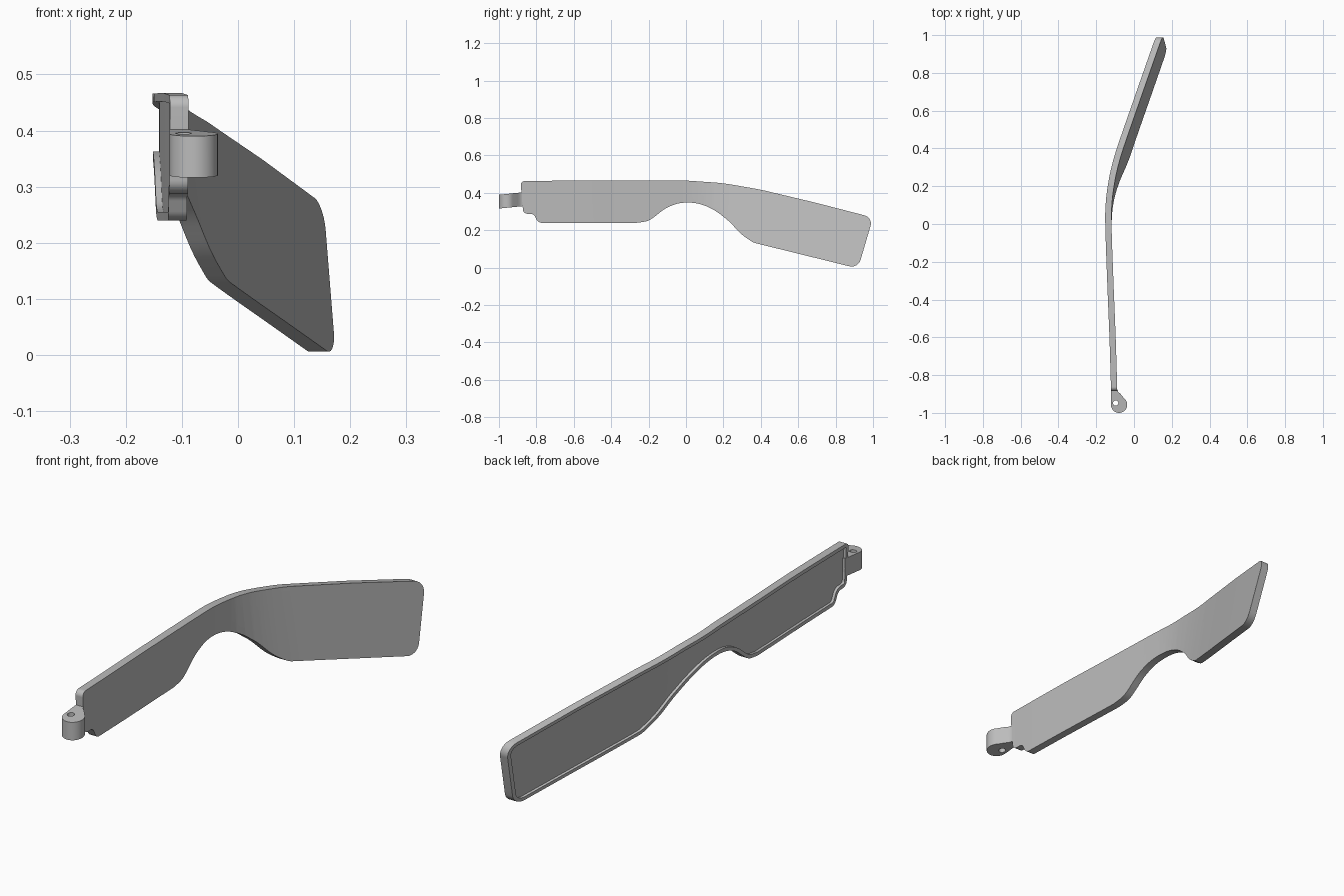
import bpy, bmesh, math
from mathutils import Vector

if "Cube" in bpy.data.objects:
    bpy.data.objects.remove(bpy.data.objects["Cube"], do_unlink=True)

grey = bpy.data.materials.new("plain grey")
grey.use_nodes = True
grey.diffuse_color = (0.5, 0.5, 0.5, 1)
grey.node_tree.nodes["Principled BSDF"].inputs["Base Color"].default_value = (0.5, 0.5, 0.5, 1)


def rounded(corners, steps=6):
    """Closed outline with each (u, v, radius) corner filleted."""
    out = []
    for i, (u, v, r) in enumerate(corners):
        p = Vector((u, v))
        a = Vector(corners[i - 1][:2]) - p
        b = Vector(corners[(i + 1) % len(corners)][:2]) - p
        half = a.angle(b) / 2
        cut = min(r / math.tan(half), a.length * 0.48, b.length * 0.48)
        if cut < 1e-4:
            out.append(p)
            continue
        rad = cut * math.tan(half)
        p1, p2 = p + a.normalized() * cut, p + b.normalized() * cut
        c = p + (a.normalized() + b.normalized()).normalized() * rad / math.sin(half)
        for k in range(steps + 1):
            d = (p1 - c).lerp(p2 - c, k / steps)
            out.append(c + d.normalized() * rad)
    return out


def finish(ob, angle=30):
    bpy.ops.object.select_all(action="DESELECT")
    ob.select_set(True)
    bpy.context.view_layer.objects.active = ob
    bpy.ops.object.shade_smooth_by_angle(angle=math.radians(angle))


# Side outline of the arm as (y, z, corner radius)
outline = [
    (-0.885, 0.463, 0.02), (-0.5, 0.467, 1), (0.0, 0.466, 1), (0.2, 0.452, 1),
    (0.4, 0.417, 1), (0.69, 0.348, 1), (1.0, 0.268, 0.045), (0.92, -0.004, 0.05),
    (0.36, 0.134, 0.1), (0.297, 0.176, 0.3), (0.233, 0.246, 0.3), (0.163, 0.302, 0.3),
    (0.09, 0.338, 0.3), (0.02, 0.35, 0.3), (-0.05, 0.344, 0.3), (-0.115, 0.315, 0.2),
    (-0.158, 0.28, 0.2), (-0.2, 0.249, 0.1), (-0.26, 0.24, 0.1), (-0.79, 0.24, 0.03),
    (-0.815, 0.288, 0.025), (-0.87, 0.288, 0.025),
]
THICK, RIM, DEPTH = 0.033, 0.015, 0.011


def smoothstep(t):
    t = max(0.0, min(1.0, t))
    return t * t * (3 - 2 * t)


# Bowed path of the outer face: gentle flare, then a bend to a straight tip
path = [(-0.9, -0.121), (-0.6, -0.13), (-0.3, -0.142), (0.0, -0.152), (0.1, -0.15),
        (0.2, -0.139), (0.3, -0.119), (0.4, -0.09), (0.7, 0.012), (1.0, 0.114)]


def bow(y):
    for i in range(len(path) - 1):
        (y0, x0), (y1, x1) = path[i], path[i + 1]
        if y <= y1 or i == len(path) - 2:
            def slope(j):
                lo, hi = path[max(j - 1, 0)], path[min(j + 1, len(path) - 1)]
                return (hi[1] - lo[1]) / (hi[0] - lo[0])
            h, t = y1 - y0, (y - y0) / (y1 - y0)
            s = smoothstep(t)
            return (x0 * (1 - s) + x1 * s + slope(i) * h * t * (1 - t) ** 2
                    - slope(i + 1) * h * t * t * (1 - t))


# Arm: flat plate with a recessed outer panel, sliced and then bent
bm = bmesh.new()
outer = bm.faces.new([bm.verts.new((0, p.x, p.y)) for p in rounded(outline)])
outer.normal_update()
if outer.normal.x > 0:
    outer.normal_flip()
back = bmesh.ops.extrude_face_region(bm, geom=[outer], use_keep_orig=True)
for v in [g for g in back["geom"] if isinstance(g, bmesh.types.BMVert)]:
    v.co.x += THICK
bmesh.ops.recalc_face_normals(bm, faces=bm.faces[:])
outer = min((f for f in bm.faces if len(f.verts) > 20), key=lambda f: f.calc_center_median().x)
bmesh.ops.inset_region(bm, faces=[outer], thickness=RIM, depth=0, use_even_offset=True)
inner = bmesh.ops.extrude_discrete_faces(bm, faces=[outer])["faces"]
for v in inner[0].verts:
    v.co.x += DEPTH
for k in range(46):
    y = -0.86 + k * 0.04
    bmesh.ops.bisect_plane(bm, geom=bm.verts[:] + bm.edges[:] + bm.faces[:],
                           plane_co=(0, y, 0), plane_no=(0, 1, 0))
for v in bm.verts:
    y, z = v.co.y, v.co.z
    slant = (bow(y + 0.01) - bow(y - 0.01)) / 0.02
    lean = 0.17 * smoothstep((y + 0.05) / 0.4) * (0.45 - 0.2 * max(0, y - 0.2) - z)
    v.co.x = bow(y) + v.co.x * math.sqrt(1 + slant * slant) + lean
bmesh.ops.recalc_face_normals(bm, faces=bm.faces[:])
mesh = bpy.data.meshes.new("temple_arm")
bm.to_mesh(mesh)
bm.free()
arm = bpy.data.objects.new("temple_arm", mesh)
bpy.context.collection.objects.link(arm)
mesh.materials.append(grey)
finish(arm)

# Hinge knuckle: round barrel with a neck into the arm and a pin hole
R, CX, CY = 0.043, -0.079, -0.957
barrel = [Vector((CX + R * math.cos(a), CY + R * math.sin(a)))
          for a in (math.radians(180 + 10 * k) for k in range(24))]
neck = [(-0.072, -0.899), (-0.083, -0.889), (-0.089, -0.875), (-0.09, -0.86), (-0.122, -0.86)]
hole = [(-0.097 + 0.014 * math.cos(k * math.tau / 20), -0.948 + 0.014 * math.sin(k * math.tau / 20))
        for k in range(20)]
curve = bpy.data.curves.new("hinge_knuckle", "CURVE")
curve.dimensions, curve.fill_mode, curve.extrude = "2D", "BOTH", 0.037
for ring in (barrel + neck, hole):
    spline = curve.splines.new("POLY")
    spline.points.add(len(ring) - 1)
    for pt, p in zip(spline.points, ring):
        pt.co = (p[0], p[1], 0, 1)
    spline.use_cyclic_u = True
hinge = bpy.data.objects.new("hinge_knuckle", curve)
bpy.context.collection.objects.link(hinge)
curve.materials.append(grey)
bpy.ops.object.select_all(action="DESELECT")
hinge.select_set(True)
bpy.context.view_layer.objects.active = hinge
bpy.ops.object.convert(target="MESH")
hinge = bpy.context.object
bm = bmesh.new()
bm.from_mesh(hinge.data)
bmesh.ops.remove_doubles(bm, verts=bm.verts[:], dist=0.0001)
for v in bm.verts:  # slight upward tilt toward the arm
    v.co.z += 0.353 + 0.1 * (v.co.y + 1)
bmesh.ops.recalc_face_normals(bm, faces=bm.faces[:])
bm.to_mesh(hinge.data)
bm.free()
finish(hinge)
